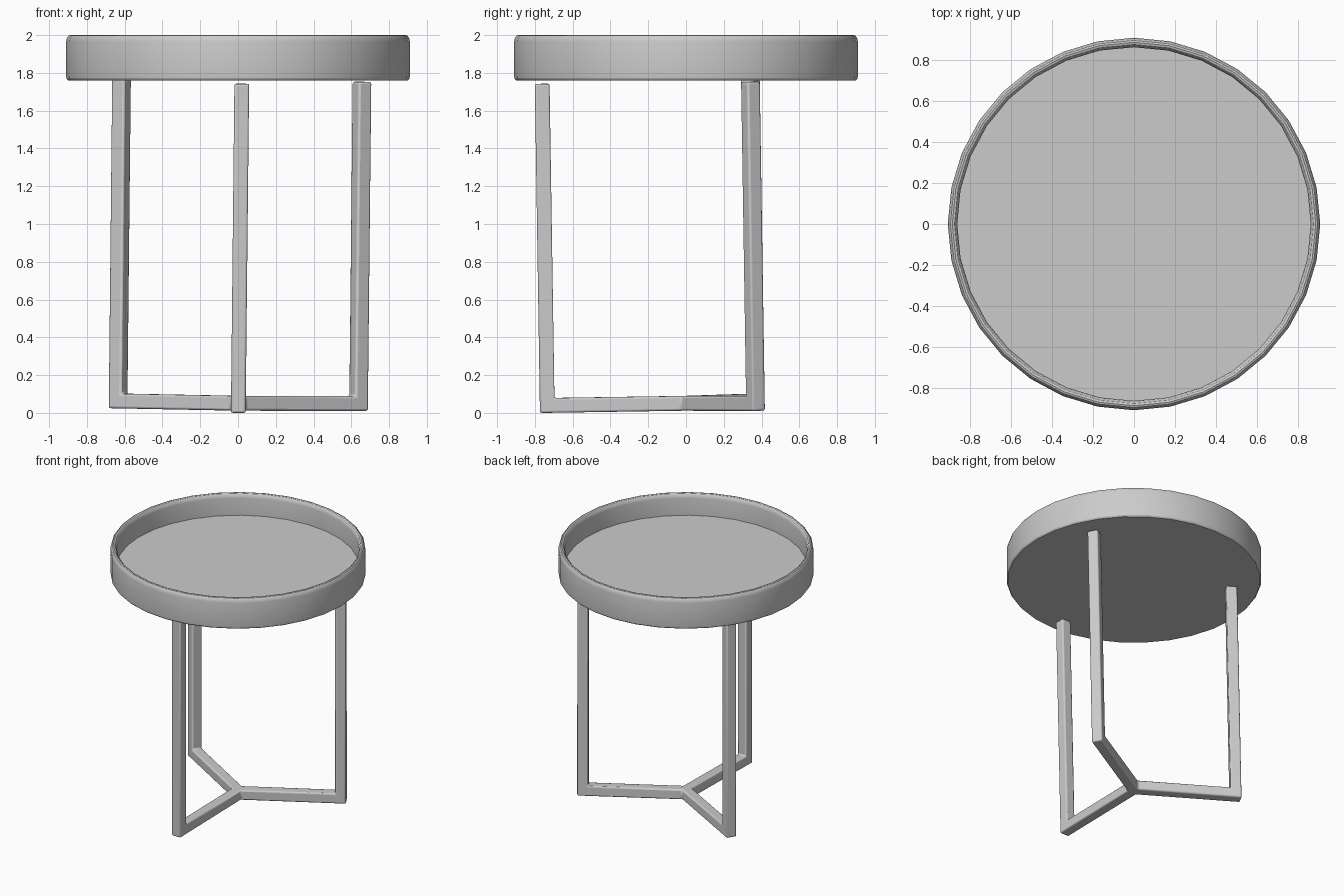
import bpy, bmesh, math
from mathutils import Matrix, Vector

if "Cube" in bpy.data.objects:
    bpy.data.objects.remove(bpy.data.objects["Cube"])


def finish(name, bm, angle=30):
    bmesh.ops.remove_doubles(bm, verts=bm.verts, dist=1e-4)
    bmesh.ops.dissolve_limit(bm, angle_limit=math.radians(0.5), verts=bm.verts, edges=bm.edges)
    bmesh.ops.recalc_face_normals(bm, faces=bm.faces)
    mesh = bpy.data.meshes.new(name)
    bm.to_mesh(mesh)
    bm.free()
    obj = bpy.data.objects.new(name, mesh)
    bpy.context.collection.objects.link(obj)
    bpy.ops.object.select_all(action='DESELECT')
    obj.select_set(True)
    bpy.context.view_layer.objects.active = obj
    bpy.ops.object.shade_smooth_by_angle(angle=math.radians(angle))
    return obj


# Round tray top: one lathed profile (radius, height), 32 sides
profile = [(0, 1.76), (0.9, 1.76), (0.908, 1.77), (0.91, 1.785), (0.91, 1.965),
           (0.906, 1.985), (0.897, 1.997), (0.888, 2.0), (0.878, 1.997),
           (0.868, 1.985), (0.864, 1.965), (0.864, 1.83), (0, 1.83)]
bm = bmesh.new()
verts = [bm.verts.new((r, 0, z)) for r, z in profile]
edges = [bm.edges.new(pair) for pair in zip(verts, verts[1:])]
bmesh.ops.spin(bm, geom=verts + edges, cent=(0, 0, 0), axis=(0, 0, 1),
               angle=math.tau, steps=32, use_merge=True)
finish("tray_top", bm)

# Three-legged frame: L-shaped rail and leg, repeated three times and mitred at the hub
H, REACH, LEG = 0.039, 0.735, 1.703
bm = bmesh.new()
for k in range(3):
    turn = Matrix.Rotation(math.radians(-90 + 120 * k), 4, 'Z')
    layers = []
    for side in (-H, 0, H):
        hub = abs(side) / math.sqrt(3)
        outline = [(hub, -H), (REACH + H, -H), (REACH + H, LEG),
                   (REACH - H, LEG), (REACH - H, H), (hub, H)]
        layers.append([bm.verts.new(turn @ Vector((r, side, z))) for r, z in outline])
    bm.faces.new(layers[0])
    bm.faces.new(layers[2])
    for a, b in zip(layers, layers[1:]):
        for i in range(5):  # the hub end stays open and merges with its neighbours
            bm.faces.new((a[i], a[i + 1], b[i + 1], b[i]))
frame = finish("leg_frame", bm)

# The frame leans slightly
lean = Vector((0, 0, 1)).rotation_difference(Vector((0.0105, -0.0155, 1)))
frame.rotation_mode = 'QUATERNION'
frame.rotation_quaternion = lean
frame.location = (0.002, 0, 0.051)

# Softened bar edges
bevel = frame.modifiers.new("soft_edges", 'BEVEL')
bevel.width = 0.011
bevel.segments = 3
bevel.limit_method = 'ANGLE'
bevel.angle_limit = math.radians(30)
